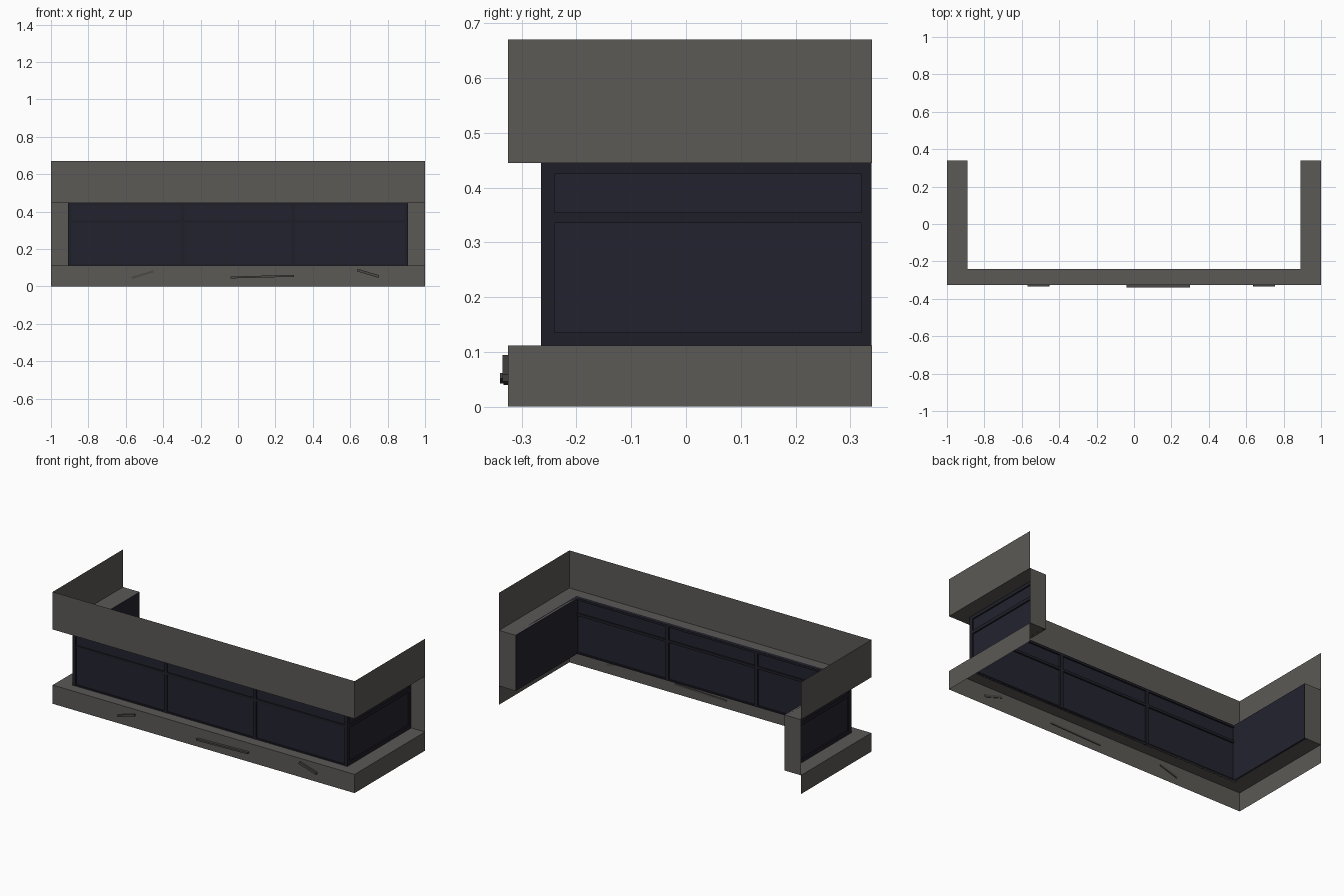
import bpy, math
from mathutils import Matrix

if "Cube" in bpy.data.objects:
    bpy.data.objects.remove(bpy.data.objects["Cube"])

def mat(name, rgb):
    m = bpy.data.materials.new(name)
    m.diffuse_color = (*rgb, 1)
    m.use_nodes = True
    m.node_tree.nodes["Principled BSDF"].inputs["Base Color"].default_value = m.diffuse_color
    return m

STONE = mat("warm grey concrete", (0.105, 0.100, 0.093))
GLASS = mat("dark navy glass", (0.0165, 0.0165, 0.028))
FRAME = mat("darker window frame", (0.0135, 0.0135, 0.022))
DEBRIS = mat("dark scrap", (0.07, 0.067, 0.062))

def mesh(name, verts, faces, m):
    me = bpy.data.meshes.new(name)
    me.from_pydata(verts, [], faces)
    me.materials.append(m)
    ob = bpy.data.objects.new(name, me)
    bpy.context.collection.objects.link(ob)
    return ob

def box(name, x, y, z, m):
    v = [(a, b, c) for a in x for b in y for c in z]
    f = [(0, 1, 3, 2), (4, 6, 7, 5), (0, 4, 5, 1), (2, 3, 7, 6), (0, 2, 6, 4), (1, 5, 7, 3)]
    return mesh(name, v, f, m)

YB, YF, XO = 0.34, -0.325, 1.0      # back, front and side outer limits
XI, YI = 0.89, -0.24                # inner edge of the ledges
Z0, Z1, Z2, Z3 = 0.0, 0.112, 0.445, 0.67

outer = [(-XO, YB), (-XO, YF), (XO, YF), (XO, YB)]
inner = [(-XI, YB), (-XI, YI), (XI, YI), (XI, YB)]

# U-shaped open bands: thin outer wall plus a horizontal ledge
def band(name, za, zb, zledge):
    v = [(x, y, za) for x, y in outer] + [(x, y, zb) for x, y in outer]
    v += [(x, y, zledge) for x, y in inner]
    base = 0 if zledge == za else 4
    f = []
    for i in range(3):
        f.append((i, i + 1, i + 5, i + 4))
        q = (base + i, base + i + 1, 9 + i, 8 + i)
        f.append(q)
    mesh(name, v, f, STONE)

band("lower_band", Z0, Z1, Z1)
band("upper_band", Z2, Z3, Z2)

# Closing panels at the rear ends
for s, side in ((-1, "left"), (1, "right")):
    a, b = s * XI, s * XO
    mesh(side + "_end_panel", [(a, YB, Z1), (b, YB, Z1), (b, YB, Z2), (a, YB, Z2)],
         [(0, 1, 2, 3)], STONE)

# Front glazing: three bays with a transom
XW, YW = 0.91, -0.265
box("front_glass", (-XI, XI), (-0.258, -0.25), (Z1, Z2), GLASS)
for x in (-0.9, -0.295, 0.295, 0.9):
    box("front_mullion", (x - 0.01, x + 0.01), (YW, YI), (Z1, Z2), FRAME)
for za, zb in ((Z1, 0.12), (0.34, 0.355), (0.432, Z2)):
    box("front_rail", (-0.89, 0.89), (YW + 0.001, YI - 0.001), (za, zb), FRAME)

# Side glazing: one bay with a transom, plain on the inside
for s, side in ((-1, "left"), (1, "right")):
    xs = sorted((s * XI, s * 0.902))
    xf = sorted((s * 0.902, s * XW))
    box(side + "_glass", xs, (YI, YB - 0.001), (Z1, Z2), GLASS)
    for ya, yb in ((YW, -0.245), (0.32, YB - 0.001)):
        box(side + "_stile", xf, (ya, yb), (Z1, Z2), FRAME)
    for za, zb in ((Z1, 0.135), (0.335, 0.355), (0.425, Z2)):
        box(side + "_rail", xf, (-0.245, 0.32), (za, zb), FRAME)

# Tilted scraps stuck on the lower band
for x, z, length, h, depth, deg in ((-0.51, 0.063, 0.12, 0.012, 0.008, 17),
                                    (0.13, 0.052, 0.34, 0.010, 0.015, 1.5),
                                    (0.695, 0.070, 0.12, 0.014, 0.010, -17)):
    l = length / 2
    ob = box("scrap_strip", (-l, l), (-depth, 0.004), (-h / 2, h / 2), DEBRIS)
    ob.data.transform(Matrix.Translation((x, YF, z)) @ Matrix.Rotation(math.radians(-deg), 4, 'Y'))
